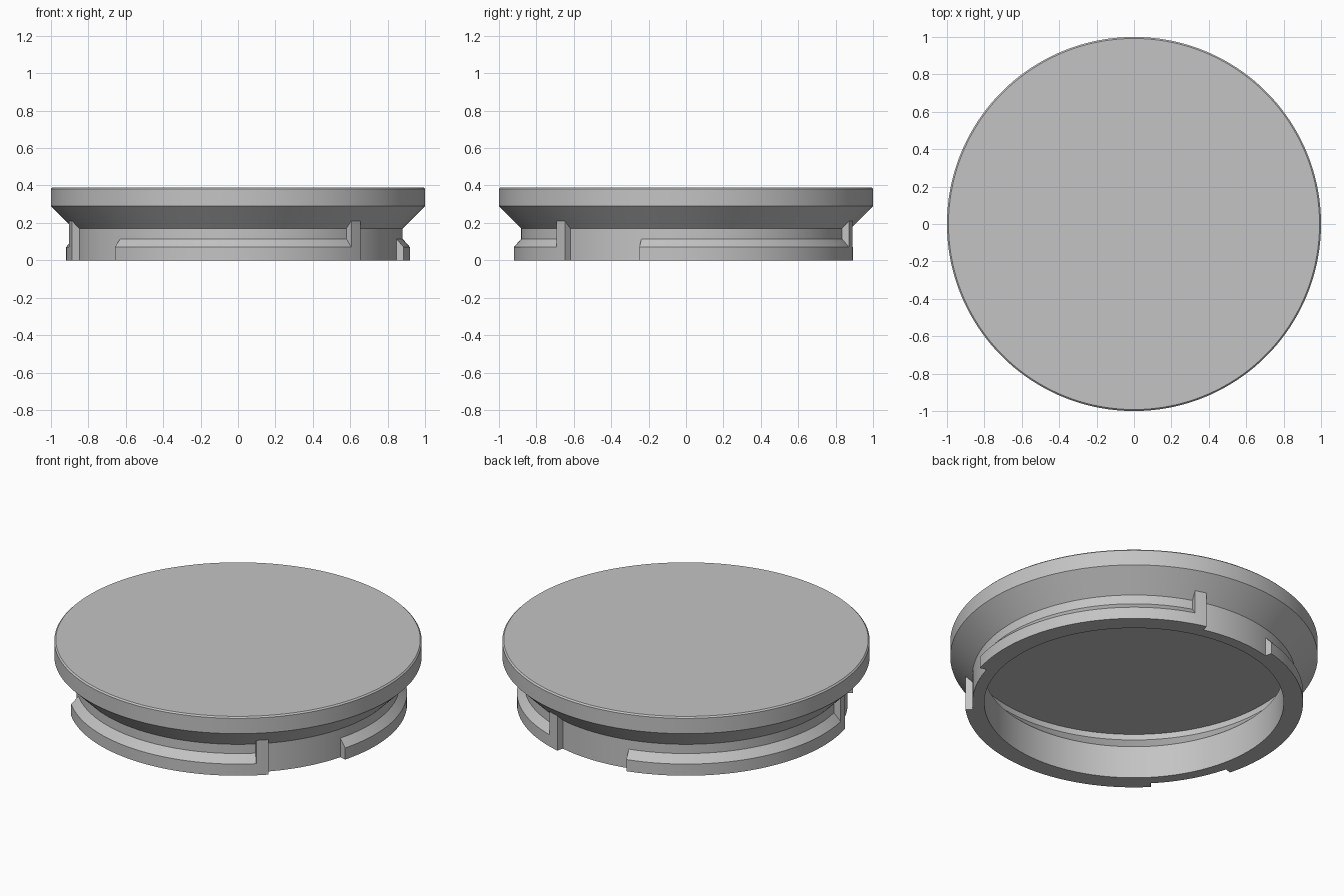
import bpy, bmesh
from math import radians, sin, cos

cube = bpy.data.objects.get("Cube")
if cube:
    bpy.data.objects.remove(cube, do_unlink=True)

grey = bpy.data.materials.new("grey_plastic")
grey.use_nodes = True
grey.diffuse_color = (0.55, 0.55, 0.55, 1)
grey.node_tree.nodes["Principled BSDF"].inputs["Base Color"].default_value = (0.55, 0.55, 0.55, 1)


def sweep(name, profile, start, end, steps, closed_profile):
    """Sweep an (r, z) profile round the z axis and cap both ends."""
    full = end - start == 360
    bm = bmesh.new()
    rings = []
    for i in range(steps if full else steps + 1):
        a = radians(start + (end - start) * i / steps)
        rings.append([bm.verts.new((r * cos(a), r * sin(a), z)) for r, z in profile])
    n = len(profile)
    pairs = list(zip(rings, rings[1:])) + ([(rings[-1], rings[0])] if full else [])
    for a, b in pairs:
        for j in range(n if closed_profile else n - 1):
            k = (j + 1) % n
            bm.faces.new((a[j], b[j], b[k], a[k]))
    if full:
        bm.faces.new([ring[0] for ring in rings])
        bm.faces.new([ring[-1] for ring in rings])
    else:
        bm.faces.new(rings[0])
        bm.faces.new(rings[-1])
    bmesh.ops.recalc_face_normals(bm, faces=bm.faces)
    mesh = bpy.data.meshes.new(name)
    bm.to_mesh(mesh)
    bm.free()
    mesh.materials.append(grey)
    obj = bpy.data.objects.new(name, mesh)
    bpy.context.collection.objects.link(obj)
    bpy.ops.object.select_all(action="DESELECT")
    obj.select_set(True)
    bpy.context.view_layer.objects.active = obj
    bpy.ops.object.shade_smooth_by_angle(angle=radians(25))
    return obj


# Hollow cap: top disc, flared flange, neck, inner wall and recessed floor
cap_profile = [(0.992, 0.39), (1, 0.382), (1, 0.29), (0.88, 0.17), (0.88, 0),
               (0.815, 0), (0.815, 0.195), (0.915, 0.295), (0.915, 0.33)]
sweep("cap_body", cap_profile, 0, 360, 180, False)

# Three bayonet tabs, each with a chamfered top and a taller stop at one end
tab_profile = [(0.878, 0), (0.92, 0), (0.92, 0.07), (0.878, 0.117)]
stop_profile = [(0.878, 0), (0.92, 0), (0.92, 0.21), (0.878, 0.168)]
for i in range(3):
    turn = 120 * i
    sweep(f"bayonet_tab_{i + 1}", tab_profile, turn - 135.7, turn - 48.8, 44, True)
    sweep(f"bayonet_stop_{i + 1}", stop_profile, turn - 48.8, turn - 44.6, 3, True)
